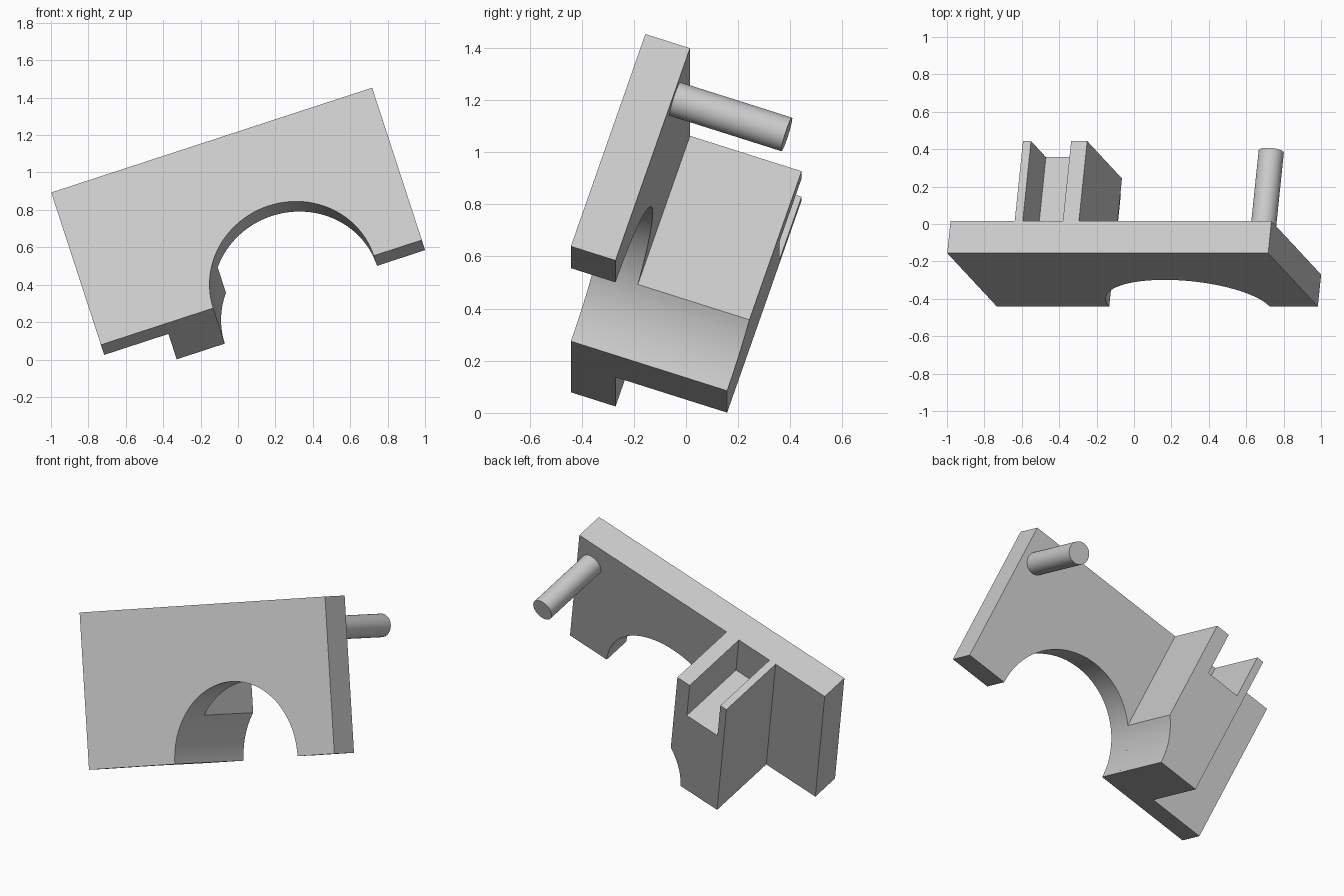
import bpy
import bmesh
from math import radians, cos, sin, acos
from mathutils import Matrix, Euler, Vector

cube = bpy.data.objects.get("Cube")
if cube:
    bpy.data.objects.remove(cube, do_unlink=True)

# Single plain grey
grey = bpy.data.materials.new("light_grey")
grey.use_nodes = True
colour = (0.6, 0.6, 0.6, 1)
grey.diffuse_color = colour
grey.node_tree.nodes["Principled BSDF"].inputs["Base Color"].default_value = colour

# The whole bracket is tilted about two axes; unit is the plate height
UNIT = 0.9025
tilt = Euler((radians(-18.45), radians(-18.08), 0)).to_matrix().to_4x4()
place = Matrix.Translation((-0.733, -0.4415, 0.079)) @ tilt @ Matrix.Scale(UNIT, 4)

PLATE_DEPTH, FULL_DEPTH = 0.2, 0.7
ARCH_X, ARCH_R = 1.2, 0.5


def arc(cx, cz, r, start, end, steps):
    angles = [start + (end - start) * i / steps for i in range(steps + 1)]
    return [(cx + r * cos(a), cz + r * sin(a)) for a in angles]


def extrude_profile(name, points, y0, y1):
    """Extrude an x-z outline from y0 to y1 as one closed solid."""
    bm = bmesh.new()
    face = bm.faces.new([bm.verts.new((x, y0, z)) for x, z in points])
    grown = bmesh.ops.extrude_face_region(bm, geom=[face], use_keep_orig=True)
    verts = [g for g in grown["geom"] if isinstance(g, bmesh.types.BMVert)]
    bmesh.ops.translate(bm, verts=verts, vec=Vector((0, y1 - y0, 0)))
    bmesh.ops.recalc_face_normals(bm, faces=bm.faces)
    mesh = bpy.data.meshes.new(name)
    bm.to_mesh(mesh)
    bm.free()
    obj = bpy.data.objects.new(name, mesh)
    bpy.context.collection.objects.link(obj)
    mesh.materials.append(grey)
    obj.matrix_world = place
    bpy.ops.object.select_all(action="DESELECT")
    obj.select_set(True)
    bpy.context.view_layer.objects.active = obj
    bpy.ops.object.shade_smooth_by_angle(angle=radians(30))
    return obj


half_turn = radians(180)

# Front plate with a half-round arch in its lower edge
arch = arc(ARCH_X, 0, ARCH_R, half_turn, 0, 60)
extrude_profile("front_plate", [(0, 0)] + arch + [(2, 0), (2, 1), (0, 1)],
                0, PLATE_DEPTH)

# Rear block: arch cut on one side, open slot between two prongs on top
block_right = 0.8
cut = arc(ARCH_X, 0, ARCH_R, half_turn, acos((block_right - ARCH_X) / ARCH_R), 14)
slot = [(0.7, 1), (0.7, 0.7), (0.45, 0.7), (0.45, 1)]
extrude_profile("rear_block",
                [(0.4, 0)] + cut + [(block_right, 1)] + slot + [(0.4, 1)],
                PLATE_DEPTH, FULL_DEPTH)

# Round peg on the back
peg = arc(1.885, 0.8, 0.075, 0, 2 * half_turn, 32)[:-1]
extrude_profile("rear_peg", peg, PLATE_DEPTH - 0.05, FULL_DEPTH)
